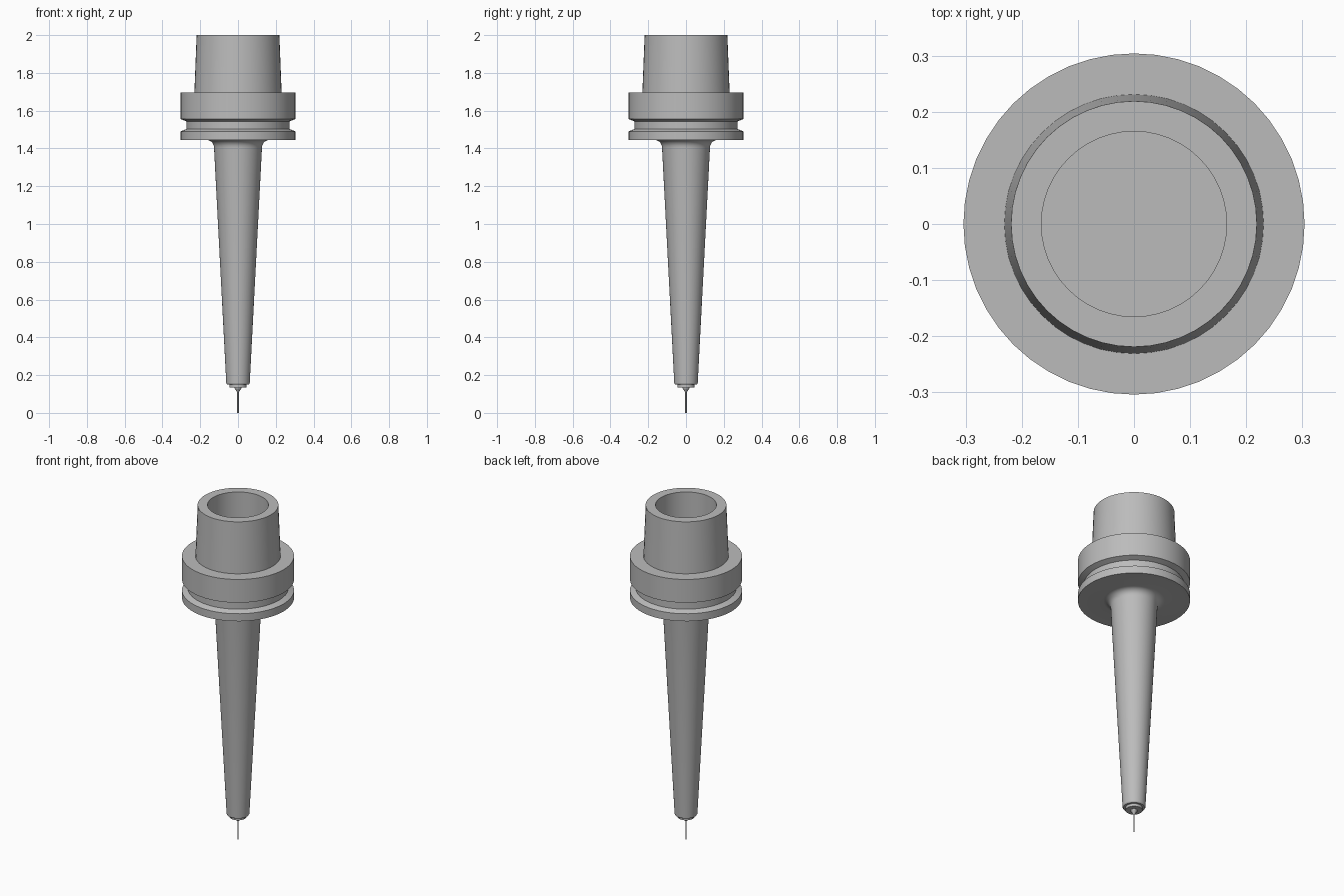
import bpy, bmesh, math

cube = bpy.data.objects.get("Cube")
if cube:
    bpy.data.objects.remove(cube, do_unlink=True)


def make_material(name, value):
    mat = bpy.data.materials.new(name)
    mat.use_nodes = True
    color = (value, value, value, 1)
    mat.diffuse_color = color
    mat.node_tree.nodes["Principled BSDF"].inputs["Base Color"].default_value = color
    return mat


steel = make_material("brushed steel grey", 0.5)


def lathe(name, profile, sides=48):
    """Spin a (radius, height) profile around z; zero radius closes an end."""
    bm = bmesh.new()
    verts = [bm.verts.new((r, 0, z)) for r, z in profile]
    edges = [bm.edges.new(pair) for pair in zip(verts, verts[1:])]
    bmesh.ops.spin(bm, geom=verts + edges, cent=(0, 0, 0), axis=(0, 0, 1),
                   angle=math.tau, steps=sides, use_duplicate=False)
    bmesh.ops.remove_doubles(bm, verts=bm.verts, dist=0.0001)
    bmesh.ops.recalc_face_normals(bm, faces=bm.faces)
    mesh = bpy.data.meshes.new(name)
    bm.to_mesh(mesh)
    bm.free()
    mesh.materials.append(steel)
    obj = bpy.data.objects.new(name, mesh)
    bpy.context.collection.objects.link(obj)
    bpy.ops.object.select_all(action='DESELECT')
    obj.select_set(True)
    bpy.context.view_layer.objects.active = obj
    bpy.ops.object.shade_smooth_by_angle(angle=math.radians(30))
    return obj


# Quarter-round fillet between the tapered shank and the flange underside
fillet = [(0.167 - 0.04 * math.cos(a), 1.405 + 0.04 * math.sin(a))
          for a in (math.radians(15 * i) for i in range(7))]

# Holder body: shank, grooved flange, taper and its hollow bore
lathe("holder_body", [
    (0, 0.15), (0.058, 0.15), (0.062, 0.156),                   # shank nose
    *fillet,
    (0.304, 1.445), (0.304, 1.49),                              # lower flange
    (0.273, 1.503), (0.273, 1.543), (0.304, 1.556),             # gripper groove
    (0.304, 1.695), (0.231, 1.695),                             # upper flange
    (0.219, 2.0), (0.165, 2.0),                                 # taper and rim
    (0.165, 1.7), (0, 1.7),                                     # bore
])

# Collar at the nose of the shank
lathe("nose_collar", [(0, 0.155), (0.046, 0.155), (0.046, 0.134), (0, 0.134)])

# Cutting tool: tapered neck and thin pin
lathe("cutting_pin", [(0, 0.14), (0.018, 0.14), (0.018, 0.13), (0.004, 0.108),
                      (0.004, 0), (0, 0)], sides=24)
